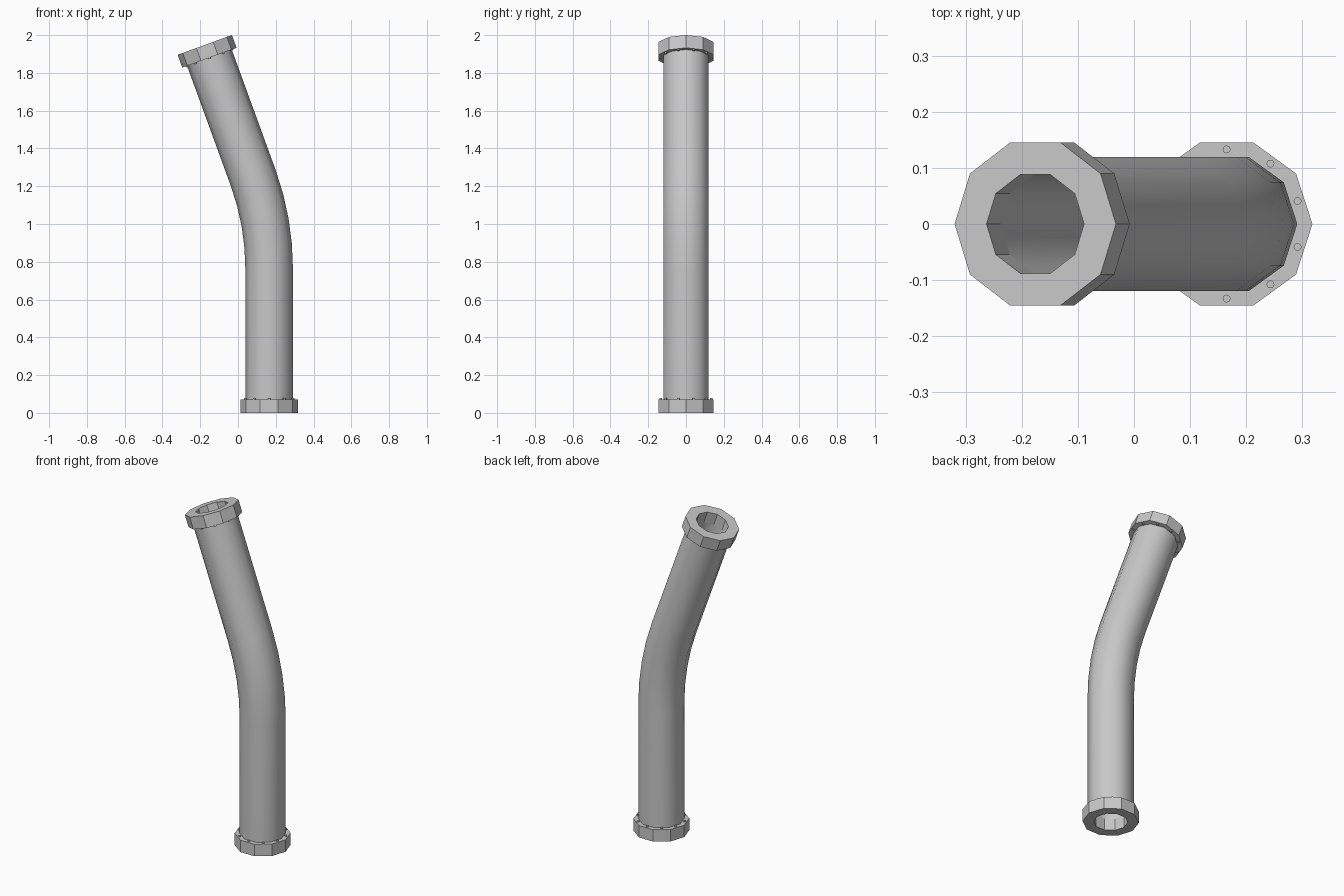
import bpy, bmesh
from math import sin, cos, tan, pi, radians
from mathutils import Vector, Matrix

cube = bpy.data.objects.get("Cube")
if cube:
    bpy.data.objects.remove(cube)

SIDES = 10
BEND = radians(20)
FLANGE_R, PIPE_R, BORE_R, BOLT_R = 0.153, 0.126, 0.0925, 0.133
FLANGE_H = 0.072
BASE = Vector((0.165, 0, 0))
TOP = Vector((-0.176, 0, 1.948))

grey = bpy.data.materials.new("grey metal")
grey.use_nodes = True
grey.diffuse_color = (0.58, 0.58, 0.58, 1)
grey.node_tree.nodes["Principled BSDF"].inputs["Base Color"].default_value = grey.diffuse_color


def axis(tilt):
    return Vector((-sin(tilt), 0, cos(tilt)))


def finish(bm, name, smooth_angle=None):
    bmesh.ops.recalc_face_normals(bm, faces=bm.faces)
    mesh = bpy.data.meshes.new(name)
    bm.to_mesh(mesh)
    bm.free()
    mesh.materials.append(grey)
    if smooth_angle:
        mesh.shade_smooth()
        mesh.set_sharp_from_angle(angle=smooth_angle)
    obj = bpy.data.objects.new(name, mesh)
    bpy.context.collection.objects.link(obj)
    return obj


def tube(name, stations, outer, inner, smooth_angle=None):
    """Hollow tube through (centre, tilt) stations, closed by ring-shaped ends."""
    bm = bmesh.new()

    def ring(centre, tilt, r):
        across = Vector((cos(tilt), 0, sin(tilt)))
        return [bm.verts.new(centre + across * r * cos(a) + Vector((0, r * sin(a), 0)))
                for a in (2 * pi * i / SIDES for i in range(SIDES))]

    rings = [ring(c, t, outer) for c, t in stations]
    rings += [ring(c, t, inner) for c, t in reversed(stations)]
    for a, b in zip(rings, rings[1:] + rings[:1]):
        for i in range(SIDES):
            j = (i + 1) % SIDES
            bm.faces.new((a[i], a[j], b[j], b[i]))
    return finish(bm, name, smooth_angle)


def bolts(name, centre, tilt):
    """Small bolt heads, one at the middle of each flange side."""
    bm = bmesh.new()
    place = Matrix.Translation(centre) @ Matrix.Rotation(-tilt, 4, 'Y')
    for i in range(SIDES):
        a = 2 * pi * (i + 0.5) / SIDES
        spot = Matrix.Translation((BOLT_R * cos(a), BOLT_R * sin(a), 0))
        bmesh.ops.create_cone(bm, cap_ends=True, segments=12, radius1=0.007,
                              radius2=0.007, depth=0.012, matrix=place @ spot)
    return finish(bm, name, radians(40))


# Pipe path: straight, arc, straight
low = BASE + axis(0) * FLANGE_H
high = TOP - axis(BEND) * FLANGE_H
bend_start = BASE + Vector((0, 0, 0.762))
bend_radius = 0.25 / tan(BEND / 2)
path = [(low, 0)]
ARC_STEPS = 4
for i in range(ARC_STEPS + 1):
    t = BEND * i / ARC_STEPS
    path.append((bend_start + Vector((cos(t) - 1, 0, sin(t))) * bend_radius, t))
path.append((high, BEND))
tube("bent_pipe", path, PIPE_R, BORE_R, radians(40))

# Flanges with bolt heads on the faces towards the pipe
tube("bottom_flange", [(BASE, 0), (low, 0)], FLANGE_R, BORE_R)
tube("top_flange", [(high, BEND), (TOP, BEND)], FLANGE_R, BORE_R)
bolts("bottom_flange_bolts", low, 0)
bolts("top_flange_bolts", high, BEND)
